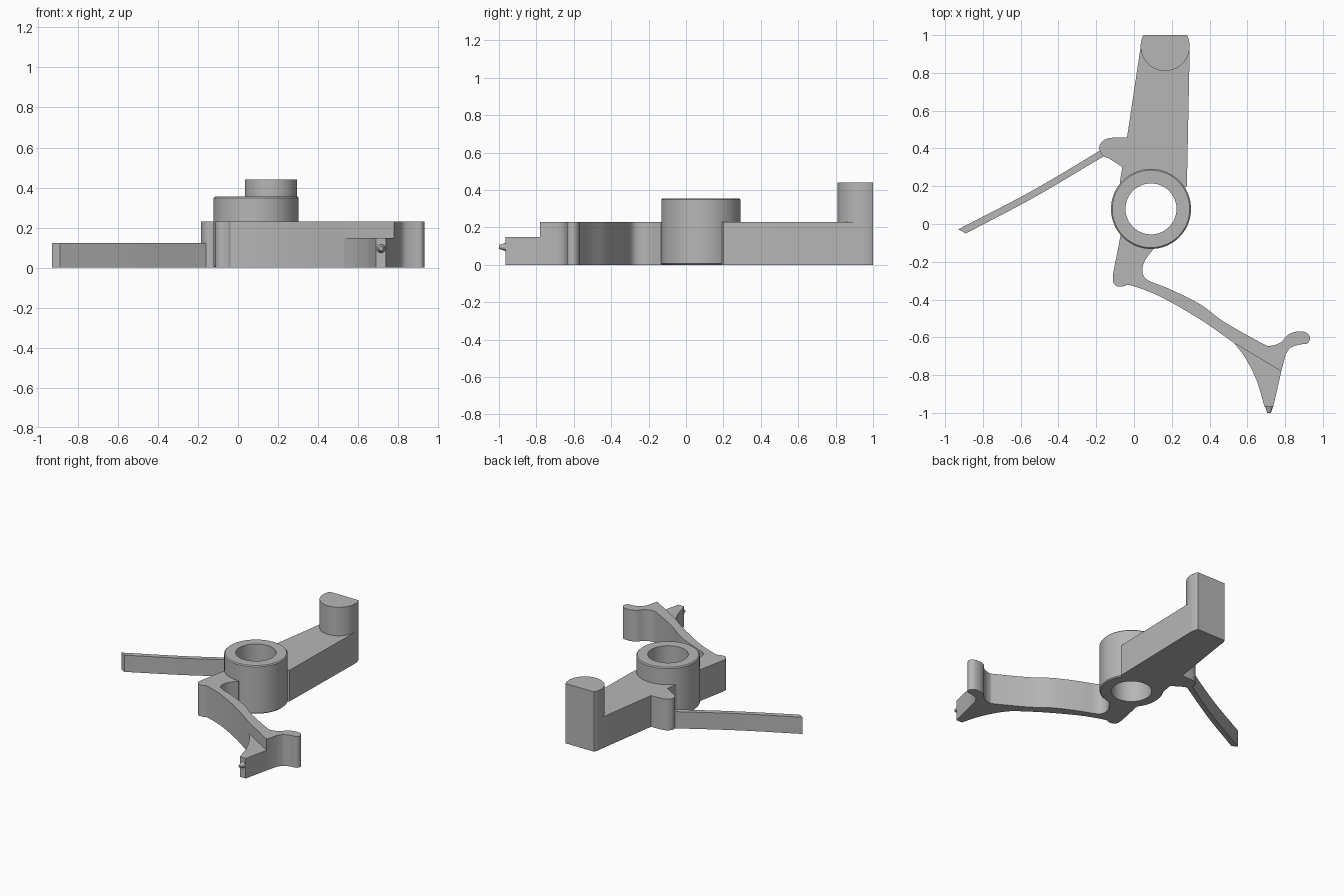
import bpy, bmesh, math
from mathutils import Vector, Matrix

cube = bpy.data.objects.get("Cube")
if cube:
    bpy.data.objects.remove(cube, do_unlink=True)

grey = bpy.data.materials.new("plain_grey")
grey.use_nodes = True
grey.diffuse_color = (0.47, 0.47, 0.47, 1)
grey.node_tree.nodes["Principled BSDF"].inputs["Base Color"].default_value = (0.47, 0.47, 0.47, 1)

HUB = Vector((0.09, 0.08))


def finish(name, bm):
    bmesh.ops.recalc_face_normals(bm, faces=bm.faces)
    mesh = bpy.data.meshes.new(name)
    bm.to_mesh(mesh)
    bm.free()
    mesh.materials.append(grey)
    ob = bpy.data.objects.new(name, mesh)
    bpy.context.collection.objects.link(ob)
    bpy.ops.object.select_all(action='DESELECT')
    ob.select_set(True)
    bpy.context.view_layer.objects.active = ob
    bpy.ops.object.shade_smooth_by_angle(angle=math.radians(30))
    return ob


def smooth(pts, steps=6):
    """Rounded path through the given points."""
    p = [Vector(q) for q in pts]
    p = [2 * p[0] - p[1]] + p + [2 * p[-1] - p[-2]]
    out = []
    for a, b, c, d in zip(p, p[1:], p[2:], p[3:]):
        for i in range(steps):
            t = i / steps
            out.append(0.5 * (2 * b + (c - a) * t + (2 * a - 5 * b + 4 * c - d) * t * t
                              + (3 * b - a - 3 * c + d) * t ** 3))
    return out + [p[-2]]


def arc(centre, r, start, end, n=24):
    angles = [math.radians(start + (end - start) * i / n) for i in range(n + 1)]
    return [Vector(centre) + r * Vector((math.cos(a), math.sin(a))) for a in angles]


def slab(name, outline, height, base=0):
    """Flat outline raised to a height."""
    bm = bmesh.new()
    face = bm.faces.new([bm.verts.new((p[0], p[1], base)) for p in outline])
    top = bmesh.ops.extrude_face_region(bm, geom=[face], use_keep_orig=True)["geom"]
    bmesh.ops.translate(bm, verts=[v for v in top if isinstance(v, bmesh.types.BMVert)],
                        vec=(0, 0, height - base))
    return finish(name, bm)


# Central hub: lathed ring with lightly eased rims
bm = bmesh.new()
ring = [(0.135, 0), (0.205, 0), (0.212, 0.007), (0.212, 0.348), (0.205, 0.355), (0.135, 0.355)]
verts = [bm.verts.new((HUB.x + r, HUB.y, z)) for r, z in ring]
edges = [bm.edges.new((a, b)) for a, b in zip(verts, verts[1:] + verts[:1])]
bmesh.ops.spin(bm, geom=verts + edges, cent=(*HUB, 0), axis=(0, 0, 1),
               angle=2 * math.pi, steps=72, use_merge=True)
bmesh.ops.remove_doubles(bm, verts=bm.verts, dist=0.0002)
finish("hub", bm)

# Main arm with the rounded side stub
slab("main_arm",
     [(0.28, 0.2), (0.295, 0.93)] + smooth([(0.294, 0.96), (0.28, 1.0)], 2)
     + [(0.052, 1.0), (0.037, 0.95), (-0.037, 0.458)]
     + smooth([(-0.06, 0.459), (-0.135, 0.454), (-0.172, 0.432), (-0.184, 0.4),
               (-0.165, 0.362), (-0.13, 0.345), (-0.062, 0.302)])
     + [(-0.075, 0.22)] + arc(HUB, 0.17, 140, 32), 0.23)

# Upright peg, flattened on the back
half = math.degrees(math.asin(0.06 / 0.13))
slab("peg", arc((0.165, 0.94), 0.13, 180 - half, 360 + half, 48), 0.44)

# Thin straight side spring
slab("side_spring",
     smooth([(-0.14, 0.42), (-0.2, 0.377), (-0.55, 0.17), (-0.93, -0.028)])
     + smooth([(-0.89, -0.05), (-0.53, 0.14), (-0.165, 0.355), (-0.12, 0.37)]), 0.123)

# Curved lower arm with the hook
outline = [(-0.07, -0.055)]
outline += smooth([(-0.112, -0.27), (-0.11, -0.31), (-0.085, -0.331), (-0.05, -0.329),
                   (-0.015, -0.325), (0.14, -0.385), (0.35, -0.505), (0.53, -0.63)])
outline += [(0.78, -0.78)]
outline += smooth([(0.803, -0.69), (0.83, -0.655), (0.88, -0.638), (0.917, -0.633),
                   (0.932, -0.602), (0.91, -0.574), (0.86, -0.57), (0.815, -0.587),
                   (0.775, -0.628), (0.72, -0.645), (0.675, -0.63), (0.48, -0.52),
                   (0.35, -0.425), (0.19, -0.345), (0.075, -0.298), (0.045, -0.255),
                   (0.055, -0.2), (0.1, -0.135)])
slab("lower_arm", outline + arc(HUB, 0.17, -87, -140), 0.23)

# Lower step that tapers to the foot
slab("foot", smooth([(0.53, -0.63), (0.59, -0.71), (0.65, -0.83), (0.69, -0.965)])
     + [(0.738, -0.965), (0.78, -0.78)], 0.148)

# Small pointed nub on the foot
bm = bmesh.new()
bmesh.ops.create_cone(bm, cap_ends=True, segments=20, radius1=0.025, radius2=0.01, depth=0.045,
                      matrix=Matrix.Translation((0.715, -0.9775, 0.095))
                      @ Matrix.Rotation(math.pi / 2, 4, 'X'))
finish("foot_nub", bm)
